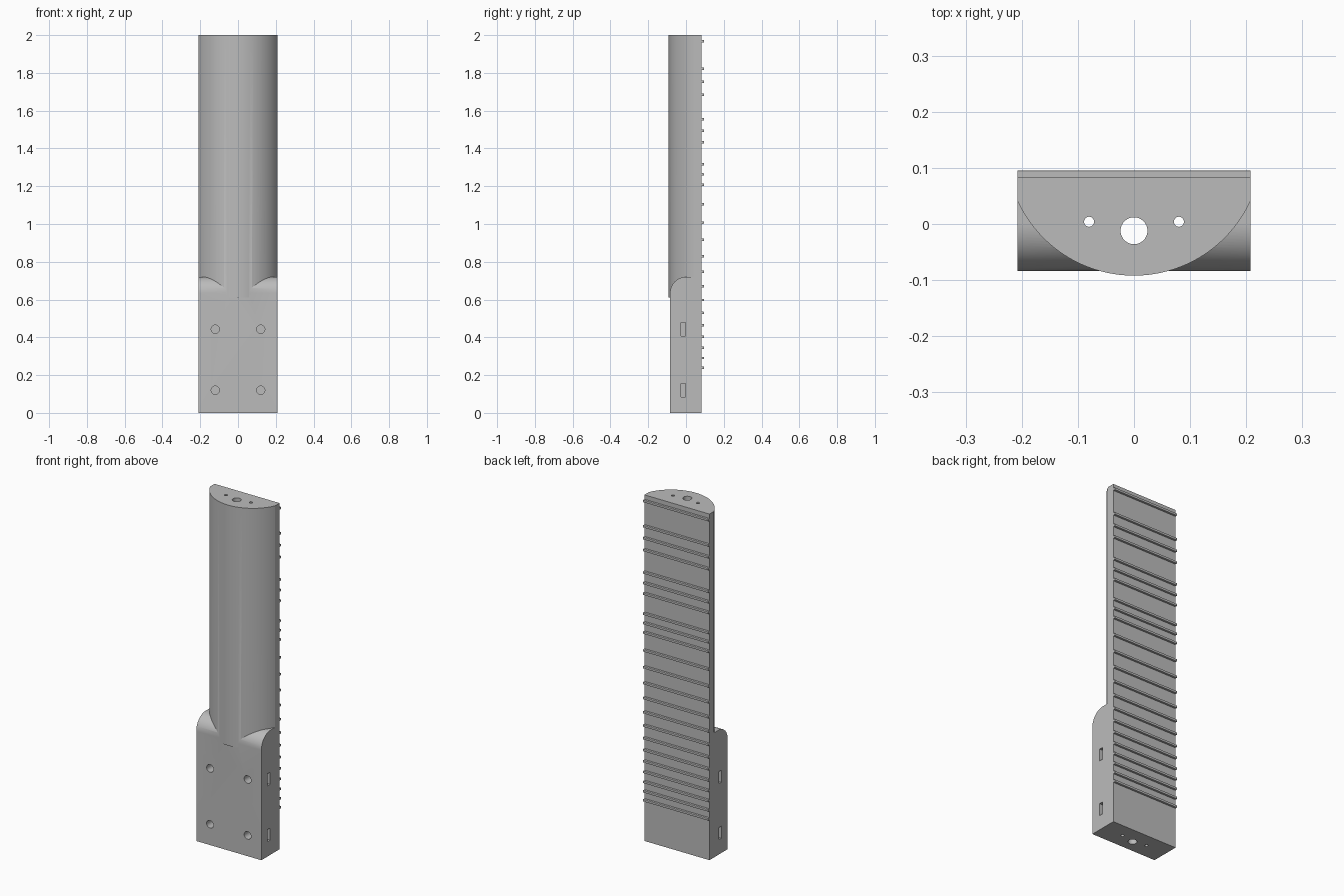
import bpy, bmesh, math
from mathutils import Matrix, Vector

default = bpy.data.objects.get("Cube")
if default:
    bpy.data.objects.remove(default, do_unlink=True)

HALF_W, BACK = 0.208, 0.083

grey = bpy.data.materials.new("light grey")
grey.use_nodes = True
colour = (0.5, 0.5, 0.5, 1)
grey.diffuse_color = colour
grey.node_tree.nodes["Principled BSDF"].inputs["Base Color"].default_value = colour


def make_object(name, bm):
    bmesh.ops.recalc_face_normals(bm, faces=bm.faces)
    mesh = bpy.data.meshes.new(name)
    bm.to_mesh(mesh)
    bm.free()
    mesh.materials.append(grey)
    obj = bpy.data.objects.new(name, mesh)
    bpy.context.collection.objects.link(obj)
    return obj


def extrude_profile(name, points, direction):
    bm = bmesh.new()
    face = bm.faces.new([bm.verts.new(p) for p in points])
    result = bmesh.ops.extrude_face_region(bm, geom=[face])
    verts = [v for v in result["geom"] if isinstance(v, bmesh.types.BMVert)]
    bmesh.ops.translate(bm, verts=verts, vec=direction)
    return make_object(name, bm)


def add_box(bm, centre, size):
    matrix = Matrix.Translation(centre) @ Matrix.Diagonal((*size, 1))
    return bmesh.ops.create_cube(bm, size=1, matrix=matrix)["verts"]


def cylinder_cutter(centre, radius, depth, rotation=Matrix()):
    bm = bmesh.new()
    bmesh.ops.create_cone(bm, cap_ends=True, segments=32, radius1=radius, radius2=radius,
                          depth=depth, matrix=Matrix.Translation(centre) @ rotation)
    return make_object("hole_cutter", bm)


def box_cutter(centre, size):
    bm = bmesh.new()
    add_box(bm, centre, size)
    return make_object("slot_cutter", bm)


def combine(obj, other, operation):
    mod = obj.modifiers.new(operation, "BOOLEAN")
    mod.operation, mod.solver, mod.object = operation, "EXACT", other
    bpy.context.view_layer.objects.active = obj
    bpy.ops.object.modifier_apply(modifier=mod.name)
    bpy.data.objects.remove(other, do_unlink=True)


# Neck: circular segment with short straight sides, run up to the top
radius, centre_y = 0.2284, 0.1364
half_angle = math.asin(HALF_W / radius)
profile = [Vector((HALF_W, BACK, 0.61)), Vector((-HALF_W, BACK, 0.61))]
for i in range(65):
    a = half_angle * (i / 32 - 1)
    profile.append(Vector((radius * math.sin(a), centre_y - radius * math.cos(a), 0.61)))
neck = extrude_profile("neck", profile, (0, 0, 1.39))

# Heel: block whose front upper edge is a quarter round
round_r, front = 0.085, -0.084
side = [Vector((-HALF_W, BACK, 0)), Vector((-HALF_W, front, 0))]
for i in range(25):
    a = math.pi / 2 * i / 24
    side.append(Vector((-HALF_W, front + round_r * (1 - math.cos(a)),
                        0.635 + round_r * math.sin(a))))
side.append(Vector((-HALF_W, BACK, 0.72)))
heel = extrude_profile("heel", side, (2 * HALF_W, 0, 0))
combine(neck, heel, "UNION")
neck.name = "neck_and_heel"

# Lengthwise rod holes, right through
for x, y, r in ((0, -0.012, 0.024), (0.08, 0.004, 0.009), (-0.08, 0.004, 0.009)):
    combine(neck, cylinder_cutter((x, y, 1), r, 2.2), "DIFFERENCE")

# Bolt holes in the heel front, each with a nut slot from the side
facing = Matrix.Rotation(math.pi / 2, 4, "X")
for sx in (-1, 1):
    for z in (0.12, 0.443):
        combine(neck, cylinder_cutter((sx * 0.12, -0.05, z), 0.022, 0.12, facing), "DIFFERENCE")
        combine(neck, box_cutter((sx * 0.16, -0.015, z), (0.15, 0.024, 0.07)), "DIFFERENCE")

bpy.ops.object.select_all(action="DESELECT")
neck.select_set(True)
bpy.context.view_layer.objects.active = neck
bpy.ops.object.shade_smooth_by_angle(angle=math.radians(25))

# Frets: spacing shrinks down the neck, with three extra half-step bars
nut, scale = 1.968, 2.595
heights = [nut - scale * (1 - 2 ** (-n / 12)) for n in range(20)]
heights += [(heights[n] + heights[n + 1]) / 2 for n in (1, 3, 5)]
bm = bmesh.new()
for z in heights:
    add_box(bm, (0, BACK + 0.005, z), (2 * HALF_W, 0.014, 0.013))
long_edges = [e for e in bm.edges
              if abs(e.verts[0].co.x - e.verts[1].co.x) > 0.1
              and e.verts[0].co.y > BACK]
bmesh.ops.bevel(bm, geom=long_edges, offset=0.002, segments=2, affect="EDGES", profile=0.5)
make_object("frets", bm)
